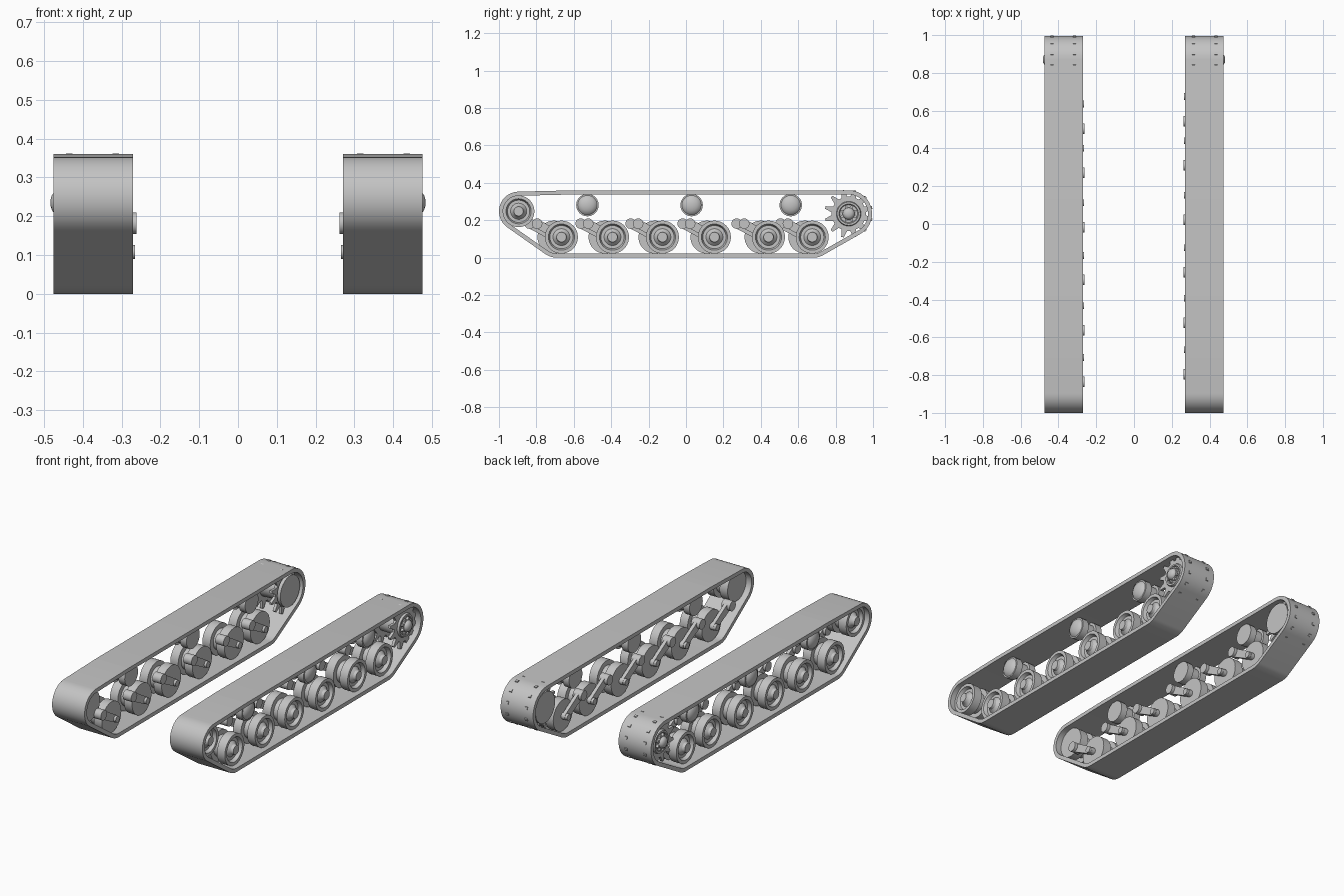
import bpy, bmesh
from math import sin, cos, pi, tau, acos, atan2, hypot

if "Cube" in bpy.data.objects:
    bpy.data.objects.remove(bpy.data.objects["Cube"], do_unlink=True)

GREY = (0.55, 0.55, 0.55, 1)
steel = bpy.data.materials.new("steel grey")
steel.use_nodes = True
steel.diffuse_color = GREY
steel.node_tree.nodes["Principled BSDF"].inputs["Base Color"].default_value = GREY


def loft(name, rings, side, closed=False):
    """Skin rings of (x, [(y, z), ...]); closed joins the last ring to the first."""
    bm = bmesh.new()
    rows = [[bm.verts.new((side * x, y, z)) for y, z in pts] for x, pts in rings]
    pairs = list(zip(rows, rows[1:]))
    if closed:
        pairs.append((rows[-1], rows[0]))
    else:
        bm.faces.new(rows[0])
        bm.faces.new(rows[-1])
    for a, b in pairs:
        for i in range(len(a)):
            j = (i + 1) % len(a)
            bm.faces.new((a[i], a[j], b[j], b[i]))
    bmesh.ops.recalc_face_normals(bm, faces=bm.faces)
    mesh = bpy.data.meshes.new(name)
    bm.to_mesh(mesh)
    bm.free()
    mesh.materials.append(steel)
    obj = bpy.data.objects.new(name, mesh)
    bpy.context.collection.objects.link(obj)
    bpy.ops.object.select_all(action="DESELECT")
    obj.select_set(True)
    bpy.context.view_layer.objects.active = obj
    bpy.ops.object.shade_smooth_by_angle(angle=pi / 6)


def circle(y, z, r, n=40):
    return [(y + r * cos(tau * i / n), z + r * sin(tau * i / n)) for i in range(n)]


def lathe(name, profile, y, z, side, n=40):
    loft(name, [(x, circle(y, z, r, n)) for x, r in profile], side)


def wrap(circles, inset=0, steps=14):
    """Outline of a band pulled tight round circles (y, z, r), counter-clockwise."""
    normals = []
    for (y1, z1, r1), (y2, z2, r2) in zip(circles, circles[1:] + circles[:1]):
        dy, dz = y2 - y1, z2 - z1
        normals.append(atan2(dz, dy) - acos((r1 - r2) / hypot(dy, dz)))
    pts = []
    for i, (y, z, r) in enumerate(circles):
        start = normals[i - 1]
        sweep = (normals[i] - start) % tau
        for k in range(steps + 1):
            a = start + sweep * k / steps
            pts.append((y + (r - inset) * cos(a), z + (r - inset) * sin(a)))
    return pts


def gear(y, z, root, tip, teeth):
    pts = []
    for k in range(teeth):
        for shift, r in ((-.34, root), (-.1, tip), (.1, tip), (.34, root)):
            a = tau * (k + .5 + shift) / teeth
            pts.append((y + r * cos(a), z + r * sin(a)))
    return pts


# Shared layout
IDLER, SPROCKET = (-.895, .248), (.87, .235)
BAND = [(-.69, .11, .11), (.68, .11, .11), (*SPROCKET, .125),
        (-.6, .25, .11), (*IDLER, .105)]
WHEEL_Y = (-.666, -.393, -.126, .152, .441, .675)
ROLLER_Y = (-.527, .03, .56)

WHEEL = [(.305, .088), (.355, .088), (.355, .06), (.395, .06), (.395, .088),
         (.445, .088), (.445, .07), (.425, .062), (.425, .045), (.44, .03), (.455, .026)]
ROLLER = [(.305, .06), (.345, .06), (.345, .045), (.395, .045), (.395, .06),
          (.435, .06), (.435, .052), (.444, .044), (.451, .03), (.455, .012)]
DRUM = [(.28, .088), (.3, .088), (.3, .06), (.445, .066), (.455, .062),
        (.455, .052), (.448, .048)]
CAP = [(.445, .034), (.465, .032), (.475, .026), (.48, .018), (.483, .008)]

for side, word, shift in ((1, "left", 0), (-1, "right", -.04)):
    # Track band
    outer, inner = wrap(BAND), wrap(BAND, .022)
    loft(f"{word}_track_band", [(.27, outer), (.475, outer), (.475, inner), (.27, inner)],
         side, closed=True)

    # Road wheels with trailing suspension arms
    for i, wy in enumerate(WHEEL_Y, 1):
        y = wy + shift
        py, pz = y - .13, .182
        lathe(f"{word}_road_wheel_{i}", WHEEL, y, .11, side)
        lathe(f"{word}_wheel_axle_{i}", [(.266, .018), (.31, .018)], y, .108, side, 20)
        lathe(f"{word}_arm_pivot_{i}", [(.262, .028), (.315, .028)], py, pz, side, 24)
        arm = wrap([(py, pz, .024), (y, .108, .02)])
        loft(f"{word}_suspension_arm_{i}", [(.28, arm), (.3, arm)], side)

    # Return rollers
    for i, y in enumerate(ROLLER_Y, 1):
        lathe(f"{word}_return_roller_{i}", ROLLER, y, .281, side)

    # Front idler
    lathe(f"{word}_idler_wheel", [(x, r * .96) for x, r in WHEEL], *IDLER, side)

    # Rear drive sprocket: drum, two toothed rings, splined hub and cap
    lathe(f"{word}_sprocket_drum", DRUM, *SPROCKET, side)
    for part, x in (("inner", .315), ("outer", .435)):
        ring = gear(*SPROCKET, .092, .1295, 12)
        loft(f"{word}_{part}_sprocket_ring", [(x - .008, ring), (x + .008, ring)], side)
    spline = gear(*SPROCKET, .034, .046, 8)
    loft(f"{word}_sprocket_spline", [(.44, spline), (.462, spline)], side)
    lathe(f"{word}_sprocket_cap", CAP, *SPROCKET, side, 32)
